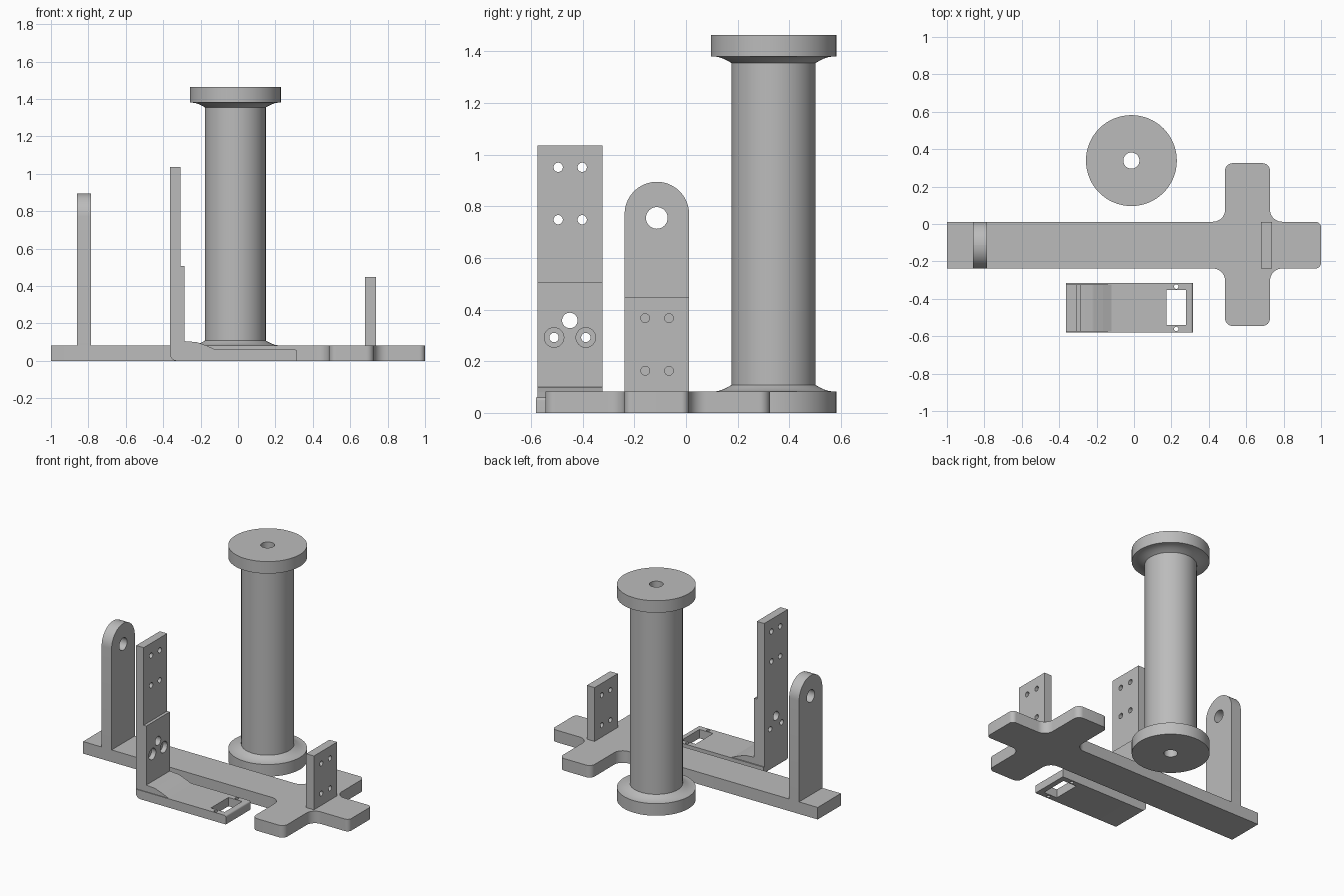
import bpy, bmesh, math
from mathutils import Vector

if "Cube" in bpy.data.objects:
    bpy.data.objects.remove(bpy.data.objects["Cube"])

grey = bpy.data.materials.new("plain_grey")
grey.diffuse_color = (0.5, 0.5, 0.5, 1)
grey.use_nodes = True
grey.node_tree.nodes["Principled BSDF"].inputs["Base Color"].default_value = grey.diffuse_color


def finish(name, bm):
    bmesh.ops.remove_doubles(bm, verts=bm.verts, dist=1e-5)
    bmesh.ops.recalc_face_normals(bm, faces=bm.faces)
    mesh = bpy.data.meshes.new(name)
    bm.to_mesh(mesh)
    bm.free()
    mesh.materials.append(grey)
    obj = bpy.data.objects.new(name, mesh)
    bpy.context.collection.objects.link(obj)
    return obj


def place(axis, u, v, w):
    return {"x": (w, u, v), "y": (u, w, v), "z": (u, v, w)}[axis]


def rounded(corners, steps=10):
    """Outline from (u, v, radius) corners, with each corner filleted."""
    pts = []
    for i, (u, v, r) in enumerate(corners):
        p = Vector((u, v))
        if r == 0:
            pts.append(p)
            continue
        a = (Vector(corners[i - 1][:2]) - p).normalized()
        b = (Vector(corners[(i + 1) % len(corners)][:2]) - p).normalized()
        half = a.angle(b) / 2
        c = p + (a + b).normalized() * r / math.sin(half)
        s = p + a * r / math.tan(half) - c
        e = p + b * r / math.tan(half) - c
        turn = math.atan2(s.x * e.y - s.y * e.x, s.dot(e))
        for k in range(steps + 1):
            t = turn * k / steps
            pts.append(c + Vector((s.x * math.cos(t) - s.y * math.sin(t),
                                   s.x * math.sin(t) + s.y * math.cos(t))))
    return pts


def add_prism(bm, pts, axis, lo, hi):
    a = [bm.verts.new(place(axis, p[0], p[1], lo)) for p in pts]
    b = [bm.verts.new(place(axis, p[0], p[1], hi)) for p in pts]
    bm.faces.new(a)
    bm.faces.new(b[::-1])
    for i in range(len(a)):
        bm.faces.new((a[i - 1], a[i], b[i], b[i - 1]))


def prism(name, corners, axis, lo, hi):
    bm = bmesh.new()
    add_prism(bm, rounded(corners), axis, lo, hi)
    return finish(name, bm)


def circle(u, v, r, n=32):
    return [(u + r * math.cos(2 * math.pi * k / n), v + r * math.sin(2 * math.pi * k / n))
            for k in range(n)]


def cut(obj, outlines, axis, lo, hi):
    bm = bmesh.new()
    for pts in outlines:
        add_prism(bm, pts, axis, lo, hi)
    cutter = finish("cutter", bm)
    cutter.hide_render = True
    mod = obj.modifiers.new("holes", "BOOLEAN")
    mod.operation, mod.solver, mod.object = "DIFFERENCE", "EXACT", cutter
    bpy.context.view_layer.objects.active = obj
    bpy.ops.object.modifier_apply(modifier=mod.name)
    bpy.data.objects.remove(cutter)


def smooth(obj):
    bpy.ops.object.select_all(action="DESELECT")
    obj.select_set(True)
    bpy.context.view_layer.objects.active = obj
    bpy.ops.object.shade_smooth_by_angle(angle=math.radians(25))


# Cross-shaped base plate
F, B, L, R = -0.238, 0.012, 0.487, 0.727
base = prism("base_plate", [
    (-1, F, 0), (L, F, 0.065), (L, -0.545, 0.04), (R, -0.545, 0.04), (R, F, 0.065),
    (1, F, 0.03), (1, B, 0.03), (R, B, 0.065), (R, 0.325, 0.04), (L, 0.325, 0.04),
    (L, B, 0.065), (-1, B, 0)], "z", 0, 0.082)

# Round-topped pivot post
post = prism("pivot_post", [(F, 0.082, 0), (B, 0.082, 0), (B, 0.895, 0.1249),
                            (F, 0.895, 0.1249)], "x", -0.86, -0.785)
cut(post, [circle(-0.113, 0.755, 0.042)], "x", -1, -0.7)

# Small drilled plate
plate = prism("drilled_plate", [(F, 0.082, 0), (B, 0.082, 0), (B, 0.448, 0),
                                (F, 0.448, 0)], "x", 0.68, 0.738)
cut(plate, [circle(y, z, 0.017) for y in (-0.158, -0.066) for z in (0.163, 0.367)],
    "x", 0.6, 0.8)

# Bracket upright with stepped thickness and a sloping toe
upright = prism("bracket_upright", [
    (-0.363, 0.06, 0), (-0.12, 0.06, 0), (-0.165, 0.08, 0.05), (-0.22, 0.1, 0.05),
    (-0.287, 0.105, 0), (-0.287, 0.507, 0), (-0.307, 0.507, 0), (-0.307, 1.035, 0),
    (-0.363, 1.035, 0)], "y", -0.576, -0.323)
cut(upright, [circle(y, z, 0.018) for y in (-0.495, -0.402) for z in (0.748, 0.951)]
    + [circle(-0.45, 0.358, 0.03)]
    + [circle(y, 0.292, 0.018) for y in (-0.511, -0.388)], "x", -0.5, -0.2)
cut(upright, [circle(y, 0.292, 0.038) for y in (-0.511, -0.388)], "x", -0.32, -0.2)

# Bracket foot with a rectangular window and two screw holes
foot = prism("bracket_foot", [(-0.363, 0, 0.035), (0.315, 0, 0), (0.315, 0.06, 0.012),
                              (-0.363, 0.06, 0)], "y", -0.581, -0.315)
cut(foot, [[(0.175, -0.541), (0.278, -0.541), (0.278, -0.353), (0.175, -0.353)],
           circle(0.226, -0.335, 0.012, 16), circle(0.226, -0.561, 0.012, 16)],
    "z", -0.1, 0.2)

# Hollow spool turned from a closed profile
R0, R1, RH, H = 0.243, 0.163, 0.043, 1.463
flare = [(0.235, 0.082), (0.213, 0.085), (0.193, 0.092), (0.175, 0.101), (R1, 0.108)]
profile = ([(RH, 0), (R0, 0), (R0, 0.082)] + flare
           + [(r, H - z) for r, z in flare[::-1]]
           + [(R0, H - 0.082), (R0, H), (RH, H)])
N = 64
bm = bmesh.new()
rings = [[bm.verts.new((-0.014 + r * math.cos(2 * math.pi * k / N),
                        0.339 + r * math.sin(2 * math.pi * k / N), z)) for k in range(N)]
         for r, z in profile]
for i in range(len(rings)):
    a, b = rings[i - 1], rings[i]
    for k in range(N):
        bm.faces.new((a[k - 1], a[k], b[k], b[k - 1]))
spool = finish("spool", bm)

for part in (base, post, plate, upright, foot, spool):
    smooth(part)
